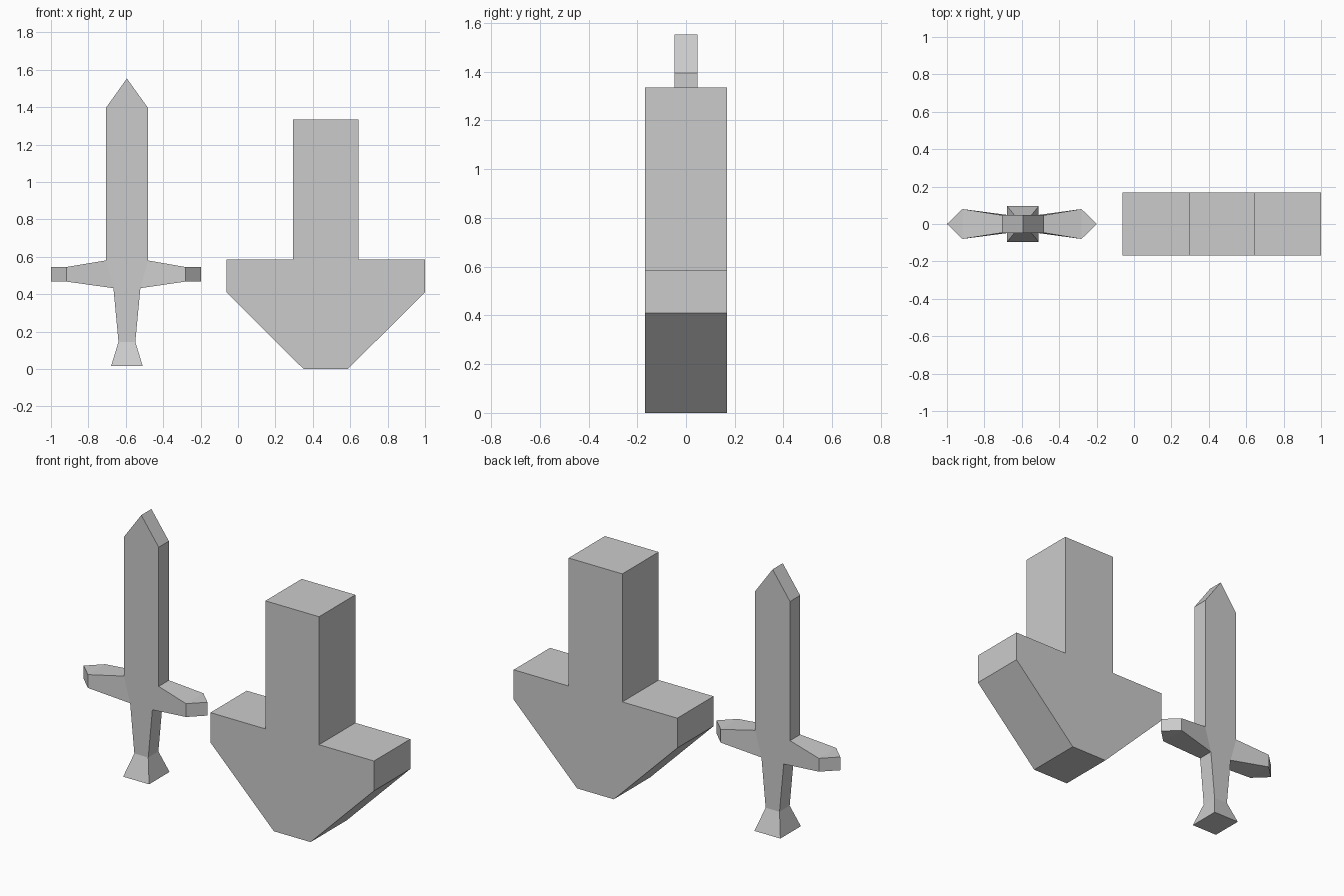
import bpy, bmesh

cube = bpy.data.objects.get("Cube")
if cube:
    bpy.data.objects.remove(cube, do_unlink=True)

# One plain grey for everything
grey = bpy.data.materials.new("light grey")
grey.use_nodes = True
colour = (0.6, 0.6, 0.6, 1)
grey.diffuse_color = colour
grey.node_tree.nodes["Principled BSDF"].inputs["Base Color"].default_value = colour


def prism(outline, half_depth):
    """Closed slab from an x-z outline, centred on y = 0."""
    bm = bmesh.new()
    face = bm.faces.new([bm.verts.new((x, -half_depth, z)) for x, z in outline])
    back = bmesh.ops.extrude_face_region(bm, geom=[face], use_keep_orig=True)
    verts = [v for v in back["geom"] if isinstance(v, bmesh.types.BMVert)]
    bmesh.ops.translate(bm, verts=verts, vec=(0, 2 * half_depth, 0))
    return bm


def finish(bm, name):
    bmesh.ops.remove_doubles(bm, verts=bm.verts, dist=0.0001)
    bmesh.ops.recalc_face_normals(bm, faces=bm.faces)
    mesh = bpy.data.meshes.new(name)
    bm.to_mesh(mesh)
    bm.free()
    mesh.materials.append(grey)
    obj = bpy.data.objects.new(name, mesh)
    bpy.context.collection.objects.link(obj)


def extrude(bm, face, place):
    """Extrude one face and put each of its corners where place() says."""
    new = bmesh.ops.extrude_discrete_faces(bm, faces=[face])["faces"][0]
    for v in new.verts:
        v.co = place(v.co.copy())
    return new


def mirrored(half, mid):
    """Complete a right-hand outline with its mirror image about x = mid."""
    return [(mid + x, z) for x, z in half] + [(mid - x, z) for x, z in reversed(half)]


def side_face(bm, low, high, right, mid):
    for f in bm.faces:
        c = f.calc_center_median()
        if abs(f.normal.y) < 0.5 and low < c.z < high and (c.x > mid) == right:
            return f


# Sword: blade, hub and grip in one slab, then extruded guard and pommel
MID = -0.594
BOTTOM = 0.145
half = [(0.113, 1.395), (0.113, 0.58), (0.072, 0.432), (0.045, BOTTOM)]
outline = [(MID, 1.553)] + mirrored(half, MID)
sword = prism(outline, 0.047)
sword.normal_update()

# Crossguard arms flare outward and end in a vertical edge
for right, flare_x, tip_x in ((True, -0.281, -0.198), (False, -0.917, -1.0)):
    arm = side_face(sword, 0.45, 0.56, right, MID)
    arm = extrude(sword, arm, lambda c: (flare_x, 0.08 if c.y > 0 else -0.08,
                                         0.545 if c.z > 0.5 else 0.467))
    extrude(sword, arm, lambda c: (tip_x, 0, c.z))

# Pommel flares downward from the grip
base = min(sword.faces, key=lambda f: f.calc_center_median().z)
extrude(sword, base, lambda c: (MID + (0.084 if c.x > MID else -0.084),
                                0.095 if c.y > 0 else -0.095, 0.017))
finish(sword, "sword")

# Thick downward arrow
half = [(0.174, 1.335), (0.174, 0.585), (0.53, 0.585), (0.53, 0.41), (0.119, 0)]
finish(prism(mirrored(half, 0.469), 0.168), "down_arrow")
